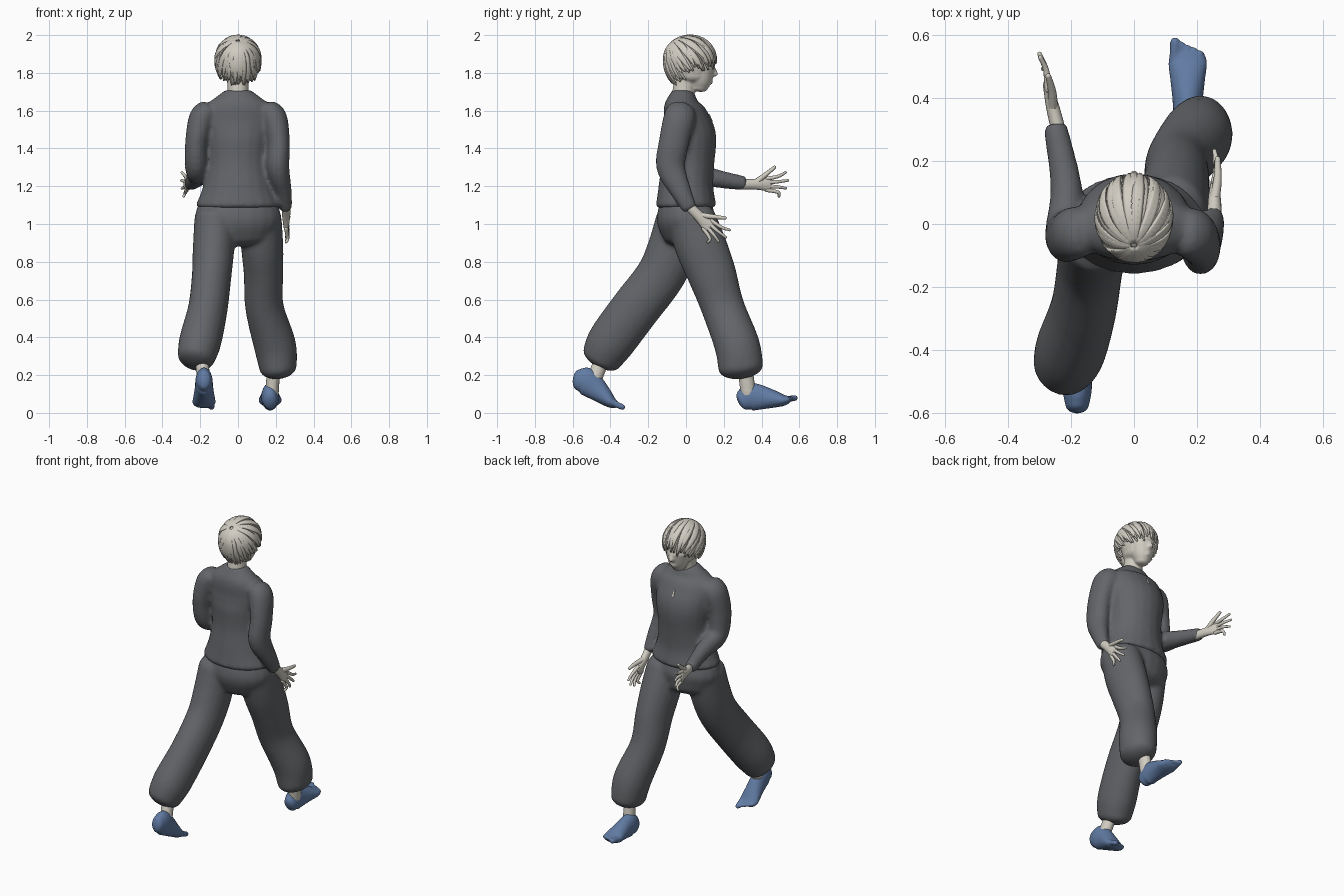
import bpy, bmesh, math, random
from mathutils import Vector, Matrix, Euler

random.seed(4)
cube = bpy.data.objects.get("Cube")
if cube:
    bpy.data.objects.remove(cube, do_unlink=True)


def material(name, *colour):
    mat = bpy.data.materials.new(name)
    mat.use_nodes = True
    mat.diffuse_color = (*colour, 1)
    shader = mat.node_tree.nodes["Principled BSDF"]
    shader.inputs["Base Color"].default_value = (*colour, 1)
    return mat


CLOTH = material("charcoal cloth", .125, .13, .14)
SKIN = material("pale skin", .64, .61, .54)
BLUE = material("blue foot", .12, .2, .37)


def spline(rows, steps):
    """Pass a smooth curve through all columns of the rows."""
    keys = [Vector(row) for row in rows]
    last = len(keys) - 1
    dense = []
    for i in range(last):
        here, there = keys[i], keys[i + 1]
        leave = (there - keys[max(i - 1, 0)]) / 2
        arrive = (keys[min(i + 2, last)] - here) / 2
        for step in range(steps):
            t = step / steps
            ease = t * t * (3 - 2 * t)
            dense.append(here.lerp(there, ease)
                         + leave * t * (1 - t) ** 2 - arrive * t * t * (1 - t))
    return dense + [keys[last]]


def loft(bm, rows, sides=20, steps=6, cap=.5, across=(1, 0, 0)):
    """Skin elliptical rings; a row is x, y, z, half width, half depth.
    The cap rounds both ends, as a share of the half depth."""
    dense = spline(rows, steps)
    centres = [Vector(row[:3]) for row in dense]
    last = len(dense) - 1
    sections = []
    for i, row in enumerate(dense):
        ahead = centres[min(i + 1, last)] - centres[max(i - 1, 0)]
        sections.append((centres[i], ahead.normalized(), row[3], row[4]))

    def rounded(section, direction):
        centre, ahead, width, depth = section
        rings = []
        for turn in (.3, .6, .9, 1.2, 1.45):
            push = ahead * direction * depth * cap * math.sin(turn)
            shrink = math.cos(turn)
            rings.append((centre + push, ahead, width * shrink, depth * shrink))
        return rings

    if cap:
        sections = rounded(sections[0], -1)[::-1] + sections + rounded(sections[-1], 1)
    rings = []
    for centre, ahead, width, depth in sections:
        u = Vector(across)
        u = (u - ahead * u.dot(ahead)).normalized()
        v = ahead.cross(u)
        angles = [math.tau * k / sides for k in range(sides)]
        rings.append([bm.verts.new(centre + u * math.cos(a) * width + v * math.sin(a) * depth)
                      for a in angles])
    for low, high in zip(rings, rings[1:]):
        for k in range(sides):
            n = (k + 1) % sides
            bm.faces.new((low[k], low[n], high[n], high[k]))
    bm.faces.new(rings[0][::-1])
    bm.faces.new(rings[-1])


def finish(name, bm, mat, place=Matrix(), blend=0):
    """Make the object; a blend size melts its overlapping pieces together."""
    bm.transform(place)
    bmesh.ops.recalc_face_normals(bm, faces=bm.faces)
    mesh = bpy.data.meshes.new(name)
    bm.to_mesh(mesh)
    bm.free()
    mesh.materials.append(mat)
    mesh.shade_smooth()
    obj = bpy.data.objects.new(name, mesh)
    bpy.context.collection.objects.link(obj)
    if blend:
        remesh = obj.modifiers.new("blend", "REMESH")
        remesh.mode = "VOXEL"
        remesh.voxel_size = blend
        remesh.use_smooth_shade = True
        soften = obj.modifiers.new("soften", "SMOOTH")
        soften.iterations = 6


def part(name, mat, *pieces, cap=.5, blend=0):
    bm = bmesh.new()
    for rows in pieces:
        loft(bm, rows, cap=cap)
    finish(name, bm, mat, blend=blend)


def column(*rows):
    """Rows on the middle plane, given as y, z, half width, half depth."""
    return [(0, *row) for row in rows]


def taper(bm, points, start, end):
    """A thin round-ended tube that narrows along its points."""
    radii = [start + (end - start) * i / (len(points) - 1) for i in range(len(points))]
    loft(bm, [(*p, r, r) for p, r in zip(points, radii)], sides=10, steps=4, cap=1)


def placed(position, pitch, yaw=0):
    turn = Euler((math.radians(pitch), 0, math.radians(yaw)))
    return Matrix.Translation(position) @ turn.to_matrix().to_4x4()


# Shirt: body, lowered sleeve and raised sleeve in one garment
part("shirt", CLOTH,
     column((0, 1.1, .225, .16), (0, 1.2, .185, .145), (.01, 1.32, .167, .14),
            (.015, 1.46, .18, .145), (0, 1.55, .19, .125), (-.02, 1.62, .18, .1),
            (-.02, 1.67, .12, .075), (-.02, 1.7, .08, .06)),
     [(.15, -.025, 1.6, .06, .075), (.19, -.035, 1.56, .07, .085), (.215, -.065, 1.43, .06, .08),
      (.212, -.08, 1.3, .06, .077), (.24, -.025, 1.17, .045, .055), (.255, .02, 1.08, .032, .04)],
     [(-.15, -.025, 1.6, .06, .075), (-.19, -.03, 1.56, .07, .085), (-.22, -.04, 1.43, .06, .08),
      (-.22, -.01, 1.3, .06, .07), (-.215, .12, 1.25, .05, .052), (-.25, .31, 1.215, .038, .038)],
     cap=.2, blend=.012)
part("neckline_drop", SKIN, column((.12, 1.58, .005, .005), (.136, 1.545, .007, .005)))

# Trousers: seat, forward leg and trailing leg, gathered at the ankles
part("trousers", CLOTH,
     column((0, 1.12, .205, .135), (0, 1.03, .23, .155), (.01, .95, .2, .135)),
     [(.12, .03, 1.02, .112, .13), (.128, .08, .88, .112, .137), (.135, .135, .74, .105, .13),
      (.14, .195, .56, .102, .115), (.195, .27, .36, .112, .12), (.212, .29, .24, .1, .12)],
     [(-.12, -.03, 1.02, .112, .13), (-.13, -.075, .86, .11, .133), (-.14, -.14, .72, .105, .13),
      (-.16, -.27, .55, .105, .13), (-.2, -.395, .38, .112, .127), (-.222, -.445, .295, .1, .11)],
     blend=.012)


# Hands: flat palm, fanned fingers and a thumb
def hand(name, place):
    bm = bmesh.new()
    loft(bm, [(0, -.05, 0, .023, .027), (0, .03, 0, .021, .028), (0, .1, 0, .014, .037)])
    for finger in range(4):
        spread = 1.5 - finger
        reach = .205 - .012 * abs(spread - .5) ** 2
        taper(bm, [(0, .09, .02 * spread), (.008, .15, .028 * spread),
                   (0, reach, .042 * spread)], .0115, .007)
    taper(bm, [(0, .03, .01), (.01, .08, .05), (.01, .13, .09)], .017, .009)
    finish(name, bm, SKIN, place)


hand("raised_hand", placed((-.25, .34, 1.21), 0, 14))
hand("lowered_hand", placed((.255, .05, 1.06), -45))


# Feet: heel to ball, then five toes with the big one on the inner side
def foot(name, inner, place):
    bm = bmesh.new()
    loft(bm, [(0, .02, .062, .038, .055), (0, .06, .076, .046, .075), (0, .11, .07, .048, .067),
              (0, .18, .055, .056, .048), (0, .23, .044, .062, .032), (0, .26, .045, .053, .02)])
    for toe in range(5):
        side = inner * (.042 - .021 * toe)
        size = .0125 if toe else .018
        taper(bm, [(side, .22, .045), (side * .95, .295 - .009 * toe, .05)], size, size * .9)
    finish(name, bm, BLUE, place, blend=.006)


foot("forward_foot", -1, placed((.17, .287, .003), 5))
foot("trailing_foot", 1, placed((-.18, -.62, .13), -29))

# Ankles
part("forward_ankle", SKIN, [(.19, .31, .26, .035, .04), (.18, .33, .1, .035, .04)])
part("trailing_ankle", SKIN, [(-.2, -.43, .32, .035, .04), (-.18, -.485, .18, .035, .04)])

# Head: neck, skull, jaw, nose and lips
part("head", SKIN,
     column((-.02, 1.65, .057, .06), (0, 1.78, .055, .06)),
     column((.035, 1.79, .08, .1), (.035, 1.86, .096, .117), (.03, 1.93, .08, .1)),
     column((.07, 1.722, .042, .045), (.075, 1.76, .062, .062), (.08, 1.83, .08, .075)),
     column((.14, 1.83, .011, .014), (.154, 1.79, .016, .017)),
     column((.13, 1.757, .022, .012), (.13, 1.744, .02, .01)), blend=.006)


# Hair: an inner cap, then overlapping locks swept from a whorl behind the crown
def hairline(azimuth):
    """Angle from the top to the hair's edge: short at the face, long at the nape."""
    return math.radians(122 - 20 * math.sin(azimuth))


def direction(azimuth, polar):
    return Vector((math.sin(polar) * math.cos(azimuth),
                   math.sin(polar) * math.sin(azimuth), math.cos(polar)))


def scalp(way, scale):
    drop = .125 if way.z > 0 else .17
    return Vector((0, .02, 1.873)) + Vector((.12 * way.x, .138 * way.y, drop * way.z)) * scale


cap = bmesh.new()
spokes, bands = 32, 10
grid = []
for spoke in range(spokes):
    azimuth = math.tau * spoke / spokes
    grid.append([cap.verts.new(scalp(direction(azimuth, hairline(azimuth) * band / bands), .97))
                 for band in range(bands)])
for spoke in range(spokes):
    here, there = grid[spoke - 1], grid[spoke]
    for band in range(bands - 1):
        cap.faces.new((here[band], here[band + 1], there[band + 1], there[band]))
bmesh.ops.remove_doubles(cap, verts=cap.verts, dist=.0001)
finish("hair_cap", cap, SKIN)

locks = bmesh.new()
whorl = direction(-math.pi / 2, .7)
for layer in range(2):
    for lock in range(36):
        azimuth = math.tau * (lock + random.uniform(-.3, .3)) / 36
        edge = hairline(azimuth) * random.uniform(.92, 1.06) - layer * .12
        end = direction(azimuth, edge)
        side = whorl.cross(end).normalized()
        sway = random.uniform(-.04, .1)
        rows = []
        for step in range(9):
            f = step / 8
            way = whorl.slerp(end, .04 + .96 * f) + side * sway * math.sin(math.pi * f)
            lift = .985 + .02 * layer + .02 * f * f * random.random()
            width = .003 + .018 * math.sin(math.pi * (.1 + .87 * f))
            rows.append((*scalp(way.normalized(), lift), width, .004))
        loft(locks, rows, sides=6, steps=2, cap=0, across=side)
finish("hair_locks", locks, SKIN)
